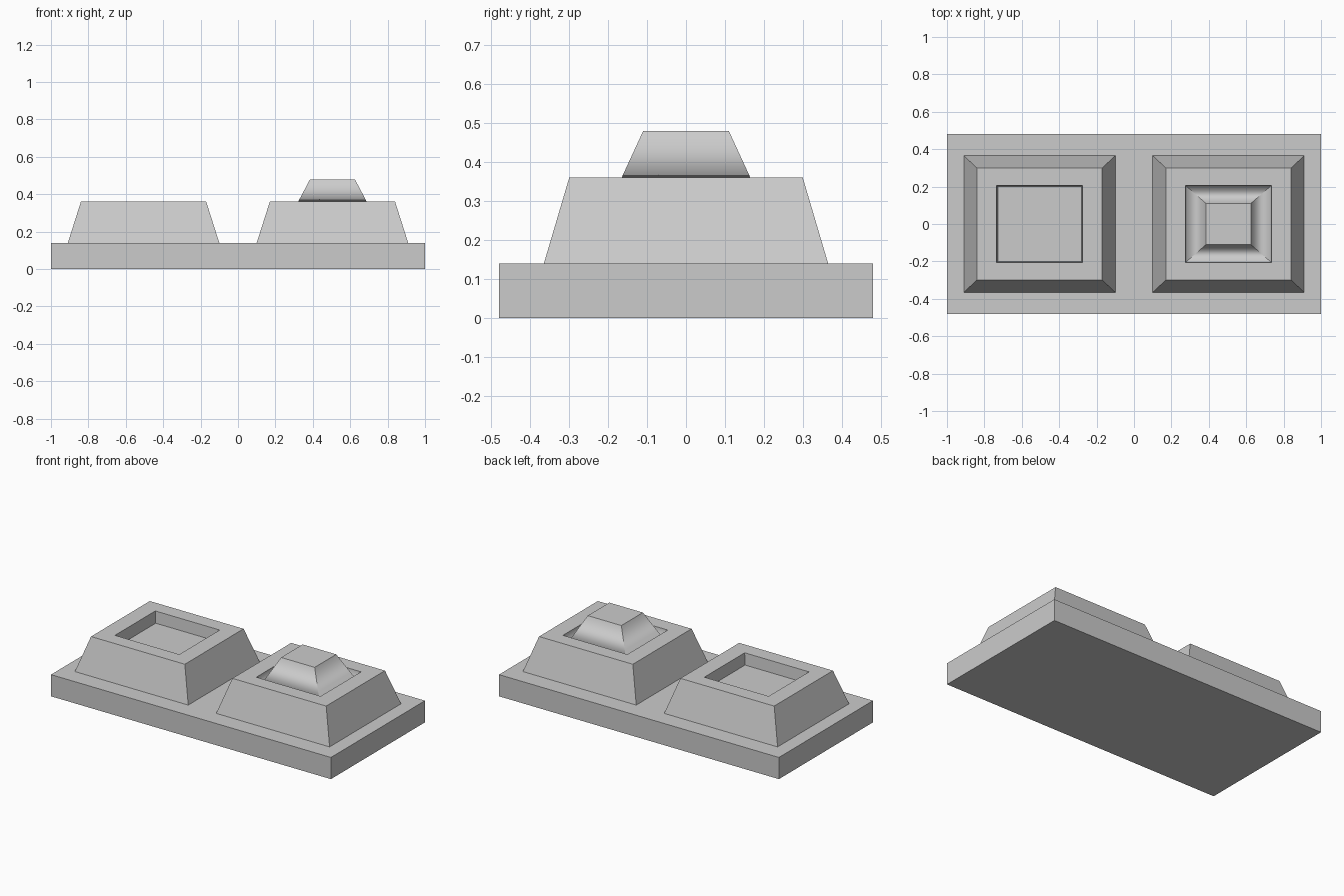
import bpy
import bmesh

cube = bpy.data.objects.get("Cube")
if cube:
    bpy.data.objects.remove(cube, do_unlink=True)

# One plain grey for everything
grey = bpy.data.materials.new("plain grey")
grey.use_nodes = True
colour = (0.6, 0.6, 0.6, 1)
grey.diffuse_color = colour
grey.node_tree.nodes["Principled BSDF"].inputs["Base Color"].default_value = colour


def stacked_rectangles(name, rings, x=0, soft_ring=None):
    """Loft through rectangles (half width, half depth, z) and cap both ends.
    Edges stay crisp, except those around soft_ring."""
    bm = bmesh.new()
    corners = ((-1, -1), (1, -1), (1, 1), (-1, 1))
    loops = [[bm.verts.new((sx * w, sy * d, z)) for sx, sy in corners]
             for w, d, z in rings]
    bm.faces.new(loops[0][::-1])
    for low, high in zip(loops, loops[1:]):
        for i in range(4):
            j = (i + 1) % 4
            bm.faces.new((low[i], low[j], high[j], high[i]))
    bm.faces.new(loops[-1])
    if soft_ring is not None:
        soft = set(loops[soft_ring])
        for face in bm.faces:
            face.smooth = True
        for edge in bm.edges:
            edge.smooth = all(v in soft for v in edge.verts)
    mesh = bpy.data.meshes.new(name)
    bm.to_mesh(mesh)
    bm.free()
    mesh.materials.append(grey)
    obj = bpy.data.objects.new(name, mesh)
    obj.location.x = x
    bpy.context.collection.objects.link(obj)
    return obj


# Slab under both blocks
stacked_rectangles("base_slab", [(1, 0.48, 0), (1, 0.48, 0.14)])

# Tapered block with a shallow rectangular pit
block = [(0.405, 0.365, 0.14), (0.335, 0.30, 0.36)]
pit = [(0.23, 0.206, 0.36), (0.223, 0.20, 0.285)]
stacked_rectangles("block_with_pit", block + pit, x=-0.505)

# Matching block whose pit holds a flat-topped pyramid
peak = [(0.12, 0.11, 0.48)]
stacked_rectangles("block_with_pyramid", block + pit + peak, x=0.505, soft_ring=3)
